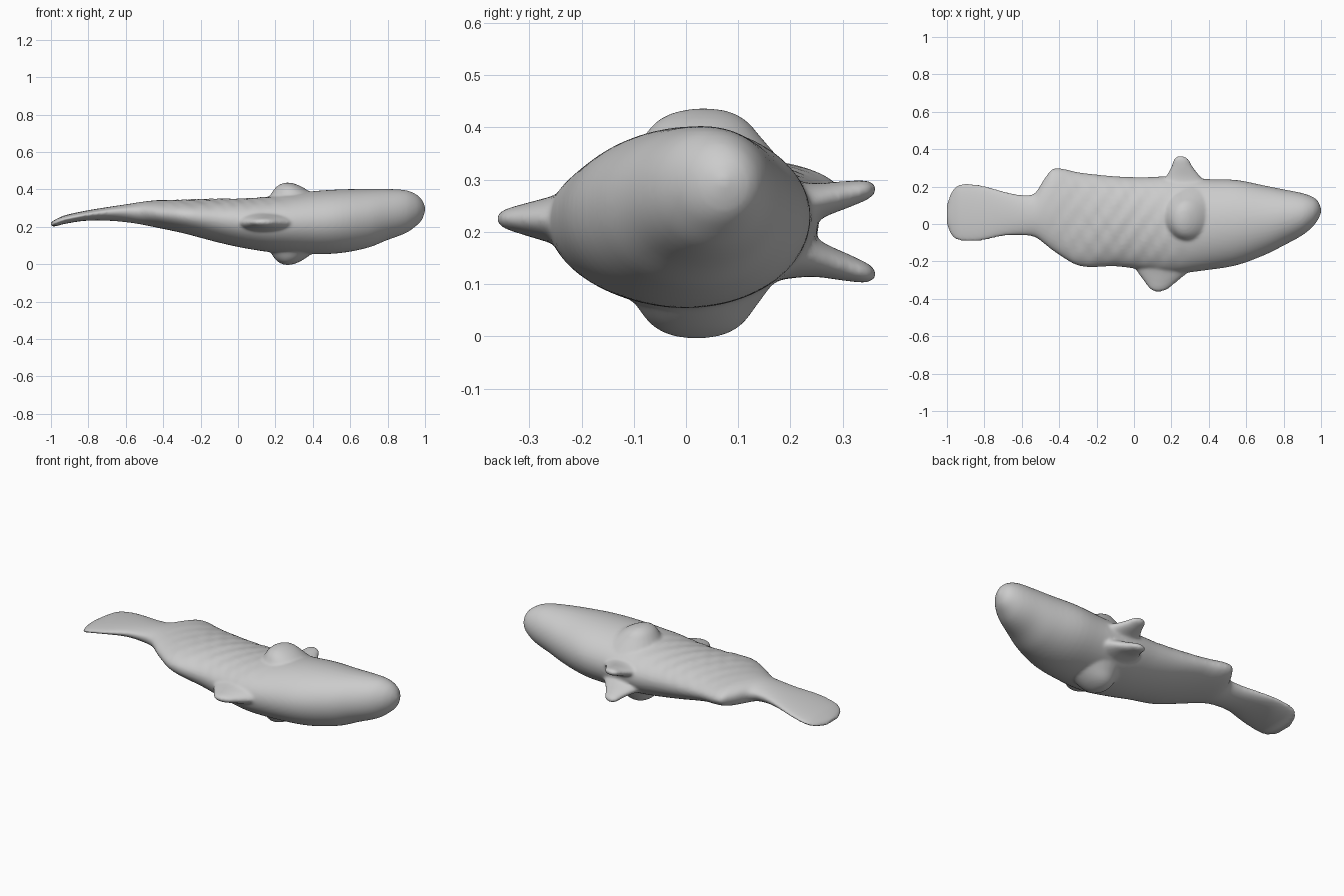
import bpy, bmesh, math
from mathutils import Vector

grey = bpy.data.materials.new("plain grey")
grey.diffuse_color = (0.6, 0.6, 0.6, 1)

# Body stations: x, y low, y high, z low, z widest, z high
STATIONS = [
    (-1.0, -0.01, 0.11, 0.20, 0.212, 0.225),
    (-0.975, -0.065, 0.175, 0.203, 0.222, 0.24),
    (-0.93, -0.09, 0.215, 0.215, 0.24, 0.26),
    (-0.82, -0.09, 0.208, 0.232, 0.263, 0.285),
    (-0.7, -0.064, 0.175, 0.233, 0.28, 0.305),
    (-0.6, -0.06, 0.155, 0.225, 0.285, 0.32),
    (-0.53, -0.07, 0.165, 0.215, 0.282, 0.331),
    (-0.48, -0.105, 0.24, 0.205, 0.278, 0.338),
    (-0.43, -0.145, 0.297, 0.195, 0.272, 0.342),
    (-0.29, -0.225, 0.275, 0.165, 0.26, 0.345),
    (-0.1, -0.226, 0.255, 0.115, 0.24, 0.35),
    (0.05, -0.245, 0.25, 0.083, 0.228, 0.352),
    (0.2, -0.265, 0.255, 0.062, 0.222, 0.365),
    (0.4, -0.245, 0.24, 0.054, 0.225, 0.39),
    (0.55, -0.22, 0.235, 0.06, 0.235, 0.4),
    (0.7, -0.165, 0.205, 0.09, 0.25, 0.402),
    (0.8, -0.115, 0.185, 0.13, 0.265, 0.402),
    (0.9, -0.06, 0.165, 0.168, 0.28, 0.395),
    (0.955, -0.015, 0.145, 0.207, 0.288, 0.372),
    (0.985, 0.025, 0.12, 0.24, 0.292, 0.342),
    (1.0, 0.06, 0.085, 0.28, 0.295, 0.31),
]


def hermite(rows, steps):
    """Smooth curve through rows, using the first column as parameter."""
    def slope(i, c):
        a, b = rows[max(i - 1, 0)], rows[min(i + 1, len(rows) - 1)]
        return (b[c] - a[c]) / (b[0] - a[0])
    out = []
    for i in range(len(rows) - 1):
        p, q = rows[i], rows[i + 1]
        d = q[0] - p[0]
        for s in range(steps):
            t = s / steps
            h = (2*t**3 - 3*t*t + 1, t**3 - 2*t*t + t, 3*t*t - 2*t**3, t**3 - t*t)
            out.append([p[0] + d * t] + [
                h[0]*p[c] + h[1]*d*slope(i, c) + h[2]*q[c] + h[3]*d*slope(i + 1, c)
                for c in range(1, len(p))])
    return out + [list(rows[-1])]


def loft(bm, rings):
    """Closed skin over a run of rings."""
    loops = [[bm.verts.new(p) for p in ring] for ring in rings]
    n = len(loops[0])
    faces = [bm.faces.new((a[k], a[(k + 1) % n], b[(k + 1) % n], b[k]))
             for a, b in zip(loops, loops[1:]) for k in range(n)]
    faces += [bm.faces.new(loops[0][::-1]), bm.faces.new(loops[-1])]
    bmesh.ops.recalc_face_normals(bm, faces=faces)


def nub(bm, base, tip, rows):
    """Flared bump; rows hold fraction along, half length in x, half thickness."""
    base, tip = Vector(base), Vector(tip)
    across = (tip - base).normalized().cross(Vector((1, 0, 0))).normalized()
    loft(bm, [[base.lerp(tip, f) + Vector((1, 0, 0)) * a * math.cos(w) + across * b * math.sin(w)
               for w in (2 * math.pi * k / 24 for k in range(24))]
              for f, a, b in hermite(rows, 4)])


bm = bmesh.new()

# Body and tail, with faint slanted folds along the back
rings = []
for x, y0, y1, z0, zm, z1 in hermite(STATIONS, 4):
    ring = []
    fold = 0.004 * max(0, 1 - ((x + 0.08) / 0.4) ** 2)
    for k in range(64):
        w = 2 * math.pi * k / 64
        c, s = math.cos(w), math.sin(w)
        y = (y0 + y1) / 2 + (y1 - y0) / 2 * c
        z = zm + s * ((z1 - zm) if s > 0 else (zm - z0))
        if s > 0:
            z += fold * s * math.sin((x - 0.7 * y) * 2 * math.pi / 0.1)
        ring.append((x, y, z))
    rings.append(ring)
loft(bm, rings)

# Back hump and belly hump
hump = [(0, 0.17, 0.16), (0.5, 0.11, 0.115), (0.8, 0.07, 0.085), (0.95, 0.035, 0.05), (1, 0.01, 0.015)]
nub(bm, (0.31, 0.03, 0.32), (0.265, 0.025, 0.436), hump)
nub(bm, (0.31, 0.02, 0.12), (0.265, 0.02, -0.004), hump)

# Forked pair of fins on the far side
fin = [(0, 0.15, 0.06), (0.35, 0.095, 0.035), (0.7, 0.055, 0.025), (0.92, 0.037, 0.017), (1, 0.012, 0.006)]
nub(bm, (0.27, 0.19, 0.245), (0.25, 0.364, 0.285), fin)
nub(bm, (0.27, 0.19, 0.165), (0.25, 0.364, 0.115), fin)

# Single broad fin on the near side
nub(bm, (0.17, -0.19, 0.222), (0.13, -0.362, 0.225),
    [(0, 0.19, 0.07), (0.4, 0.135, 0.045), (0.7, 0.085, 0.03), (0.93, 0.045, 0.017), (1, 0.015, 0.006)])

mesh = bpy.data.meshes.new("fish_body")
bm.to_mesh(mesh)
bm.free()
fish = bpy.data.objects.new("fish_body", mesh)
bpy.context.collection.objects.link(fish)
mesh.materials.append(grey)

# Fuse the parts into one soft skin
remesh = fish.modifiers.new("fuse", 'REMESH')
remesh.mode = 'VOXEL'
remesh.voxel_size = 0.008
remesh.use_smooth_shade = True
soften = fish.modifiers.new("soften", 'SMOOTH')
soften.factor = 0.5
soften.iterations = 8
